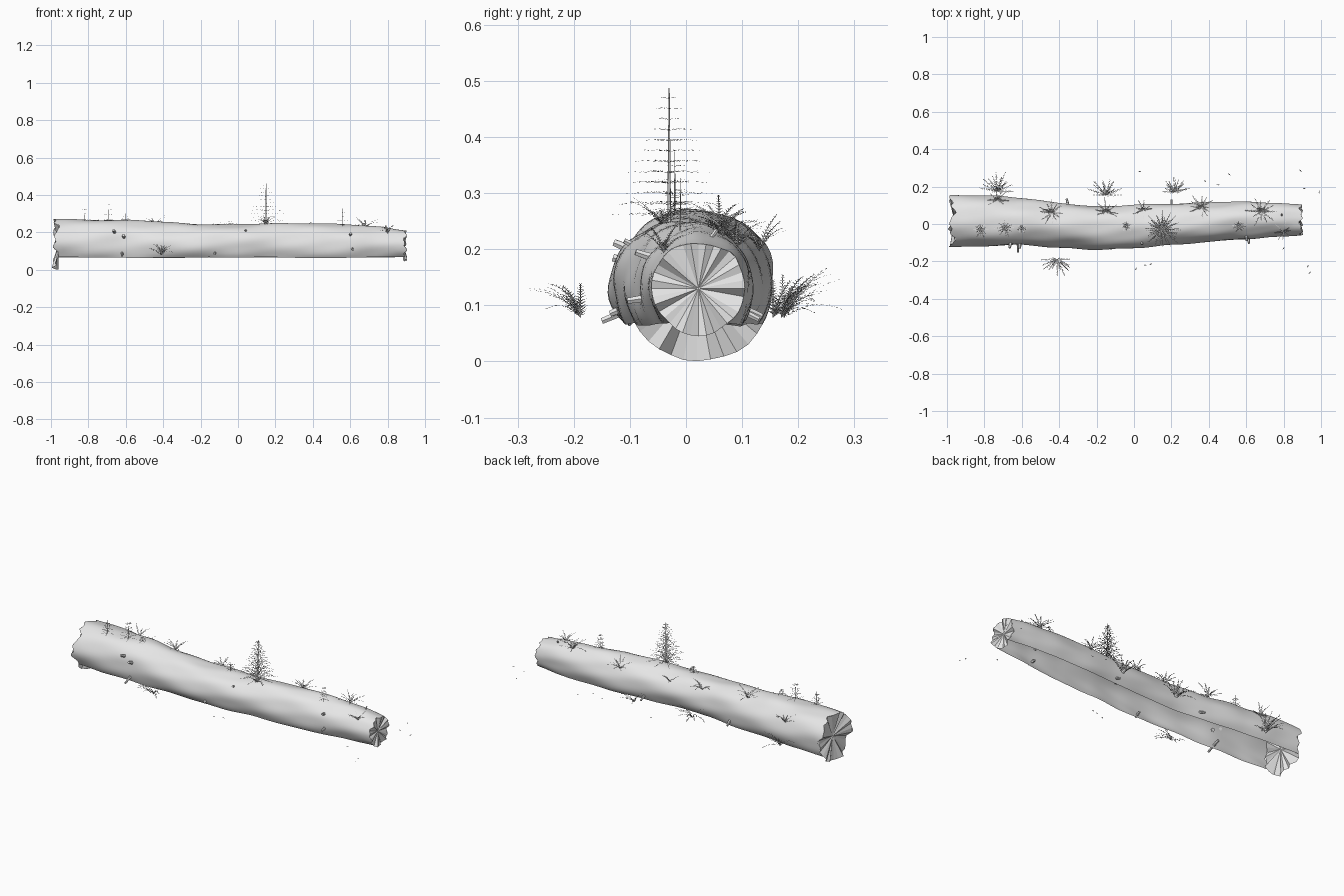
import bpy, bmesh, math, random
from mathutils import Vector

if "Cube" in bpy.data.objects:
    bpy.data.objects.remove(bpy.data.objects["Cube"])

random.seed(4)
U = random.uniform
GROUND = 0.078

grey = bpy.data.materials.new("plain_grey")
grey.diffuse_color = (0.8, 0.8, 0.8, 1)
grey.use_nodes = True
grey.node_tree.nodes["Principled BSDF"].inputs["Base Color"].default_value = grey.diffuse_color


def finish(bm, name, smooth=False):
    me = bpy.data.meshes.new(name)
    for f in bm.faces:
        f.smooth = smooth
    bm.to_mesh(me)
    bm.free()
    me.materials.append(grey)
    ob = bpy.data.objects.new(name, me)
    bpy.context.collection.objects.link(ob)
    return ob


# Log sections: x, centre y, half width, top z
SECTIONS = [(-0.97, .02, .138, .273), (-0.8, .015, .136, .271), (-0.6, .01, .125, .266),
            (-0.4, -.005, .12, .252), (-0.2, -.02, .115, .246), (0, -.015, .115, .246),
            (0.2, -.003, .11, .248), (0.4, .01, .106, .247), (0.6, .02, .1, .24),
            (0.75, .025, .091, .231), (0.9, .022, .082, .213)]


def section(x):
    x = max(-0.97, min(0.9, x))
    for a, b in zip(SECTIONS, SECTIONS[1:]):
        if x <= b[0]:
            t = (x - a[0]) / (b[0] - a[0])
            t = t * t * (3 - 2 * t) * 0.5 + t * 0.5
            cy, ry, top = (a[i] + t * (b[i] - a[i]) for i in (1, 2, 3))
            break
    cz = 0.1375 - 0.0075 * (x + 0.97) / 1.87
    return cy, ry, cz, top - cz


def skin(x, a):
    """Point on the bark at position x and angle a, with twisting lumps."""
    cy, ry, cz, rz = section(x)
    k = 1 + .022 * math.sin(3 * a + 7 * x) + .016 * math.sin(5 * a - 11 * x + 1) \
        + .012 * math.sin(2 * a + 23 * x) + .008 * math.sin(9 * a + 15 * x)
    return cy + ry * k * math.cos(a), cz + rz * k * math.sin(a)


def surface_z(x, y):
    cy, ry, cz, rz = section(x)
    return cz + rz * math.sqrt(max(0.02, 1 - ((y - cy) / ry) ** 2))


def torn(side, a):
    """Ragged x position of the broken rim."""
    if side < 0:
        return -0.973 + .012 * math.sin(5 * a + 2.0) + .008 * math.sin(11 * a) + .005 * math.sin(17 * a)
    return 0.893 + .007 * math.sin(6 * a) + .006 * math.sin(13 * a + 1)


# Bark shell, open underneath where it rests on the soil
bm = bmesh.new()
RINGS, SEGS = 64, 40
grid = []
for i in range(RINGS + 1):
    x0 = -0.96 + 1.845 * i / RINGS
    cy, ry, cz, rz = section(x0)
    low = -math.asin(min(1, (cz - .066) / rz))
    row = []
    for j in range(SEGS + 1):
        a = low + (math.pi - 2 * low) * j / SEGS
        x = torn(-1, a) if i == 0 else torn(1, a) if i == RINGS else x0
        row.append(bm.verts.new((x, *skin(x, a))))
    grid.append(row)
for r, s in zip(grid, grid[1:]):
    for j in range(SEGS):
        bm.faces.new((r[j], s[j], s[j + 1], r[j + 1]))
finish(bm, "log_bark", True)

# Splintered end faces: radial wedges, flat shaded
for side, name, mid in ((-1, "log_end_left", -0.958), (1, "log_end_right", 0.884)):
    bm = bmesh.new()
    cy, ry, cz, rz = section(mid)
    hub = bm.verts.new((mid, cy, cz))
    rim = []
    for j in range(36):
        a = math.tau * j / 36
        x = torn(side, a)
        rim.append(bm.verts.new((x, *skin(x, a))))
    for j in range(36):
        tri = (hub, rim[j], rim[(j + 1) % 36])
        bm.faces.new(tri if side > 0 else tri[::-1])
    finish(bm, name)


def rod(bm, p, q, r0, r1, n=6):
    """Tapered stick from p to q."""
    p, q = Vector(p), Vector(q)
    rot = (q - p).to_track_quat('Z', 'Y')
    ends = []
    for c, r in ((p, r0), (q, r1)):
        ends.append([bm.verts.new(c + rot @ Vector((r * math.cos(math.tau * k / n),
                                                    r * math.sin(math.tau * k / n), 0)))
                     for k in range(n)])
    for k in range(n):
        bm.faces.new((ends[0][k], ends[0][(k + 1) % n], ends[1][(k + 1) % n], ends[1][k]))
    bm.faces.new(ends[0][::-1])
    bm.faces.new(ends[1])


# Broken branch stubs
bm = bmesh.new()
for p, q, r in (((-.62, -.07, .105), (-.62, -.15, .072), .008),
                ((-.66, -.1, .20), (-.665, -.128, .212), .009),
                ((-.61, -.1, .175), (-.612, -.13, .185), .010),
                ((.04, -.08, .20), (.042, -.11, .215), .007),
                ((.6, -.06, .185), (.603, -.09, .195), .008),
                ((.61, -.06, .115), (.615, -.105, .108), .008),
                ((-.12, -.1, .10), (-.125, -.135, .085), .008),
                ((.79, .03, .2), (.79, .055, .235), .005),
                ((.2, .08, .1), (.2, .13, .075), .007),
                ((-.35, .09, .1), (-.36, .135, .08), .008)):
    rod(bm, p, q, r, r * .75)
finish(bm, "branch_stubs")


def frond(bm, base, azimuth, lift, length, droop, n, leaf):
    """Curved stem with a pair of slim leaflets at every step."""
    out = Vector((math.cos(azimuth), math.sin(azimuth), 0))
    side = Vector((-out.y, out.x, 0))
    p, prev = Vector(base), None
    for i in range(n + 1):
        t = i / n
        e = lift - droop * t
        d = out * math.cos(e) + Vector((0, 0, math.sin(e)))
        w = .0008
        pair = [bm.verts.new(p - side * w), bm.verts.new(p + side * w)]
        if prev:
            bm.faces.new((prev[0], pair[0], pair[1], prev[1]))
            size = leaf * (1 - .75 * t) * min(1, .5 + 3 * t)
            for s in (-1, 1):
                tip = p + (side * s * .85 + d * .55) * size + Vector((0, 0, U(-.1, .25) * size))
                bm.faces.new([bm.verts.new(v) for v in (p - d * .0016, p + d * .0016, tip)])
        prev = pair
        p = p + d * (length / n)


def fern(bm, base, count, length, facing=None):
    for k in range(count):
        if facing is None:
            az = math.tau * (k + U(-.3, .3)) / count
        else:
            az = facing + (k / (count - 1) - .5) * 2.9 + U(-.15, .15)
        frond(bm, base, az, U(.6, 1.25), length * U(.75, 1.1), U(.5, 1.3), 12, length * .17)


# Ferns growing beside the log, leaning away from it
bm = bmesh.new()
for x, y, face, size in ((-.41, -.188, -1, .105), (-.73, .175, 1, .11),
                         (-.15, .155, 1, .105), (.215, .17, 1, .09)):
    fern(bm, (x, y, GROUND), 12, size, face * math.pi / 2)
finish(bm, "ground_ferns")

# Ferns growing on top of the log
bm = bmesh.new()
for x, y, count, size in ((-.73, .13, 10, .075), (-.44, .06, 12, .08), (-.15, .065, 11, .08),
                          (.05, .075, 9, .065), (.36, .09, 12, .08), (.68, .065, 12, .085),
                          (.8, -.04, 8, .065), (.15, -.04, 10, .085)):
    fern(bm, (x, y, surface_z(x, y) - .003), count, size)
finish(bm, "log_ferns")


def conifer(bm, x, y, height, radius, tiers, branches, n):
    z = surface_z(x, y) - .005
    rod(bm, (x, y, z), (x, y, z + height), height * .015, height * .004, 5)
    for i in range(tiers):
        t = i / tiers
        for k in range(branches):
            az = math.tau * (k + .5 * (i % 2) + U(-.15, .15)) / branches
            reach = radius * (1 - t) ** .85 * U(.85, 1.1)
            frond(bm, (x, y, z + height * (.08 + .92 * t)), az, .15, reach, .3,
                  max(2, round(n * (1 - t))), .014)


# Young conifer and its seedlings
bm = bmesh.new()
conifer(bm, .15, -.03, .248, .1, 12, 8, 9)
finish(bm, "young_conifer")
bm = bmesh.new()
for x, y, h, r in ((-.82, -.03, .08, .04), (-.69, -.02, .115, .05), (-.6, -.02, .045, .03),
                   (-.04, -.01, .05, .03), (.56, -.01, .095, .035)):
    conifer(bm, x, y, h, r, 4, 6, 4)
finish(bm, "seedlings")

# Loose flakes lying on the soil
bm = bmesh.new()
for x, y in ((.93, -.225), (.94, -.26), (.01, -.24), (.06, -.22), (.09, -.215), (.89, .285),
             (.91, .19), (.99, .17), (.38, .23), (.45, .21), (.51, .265), (.03, .28), (.8, -.13)):
    a = U(0, math.pi)
    d, s = Vector((math.cos(a), math.sin(a), 0)), Vector((-math.sin(a), math.cos(a), 0))
    c = Vector((x, y, GROUND))
    bm.faces.new([bm.verts.new(v) for v in (c - d * .009, c - s * .003, c + d * .009, c + s * .003)])
finish(bm, "fallen_flakes")
